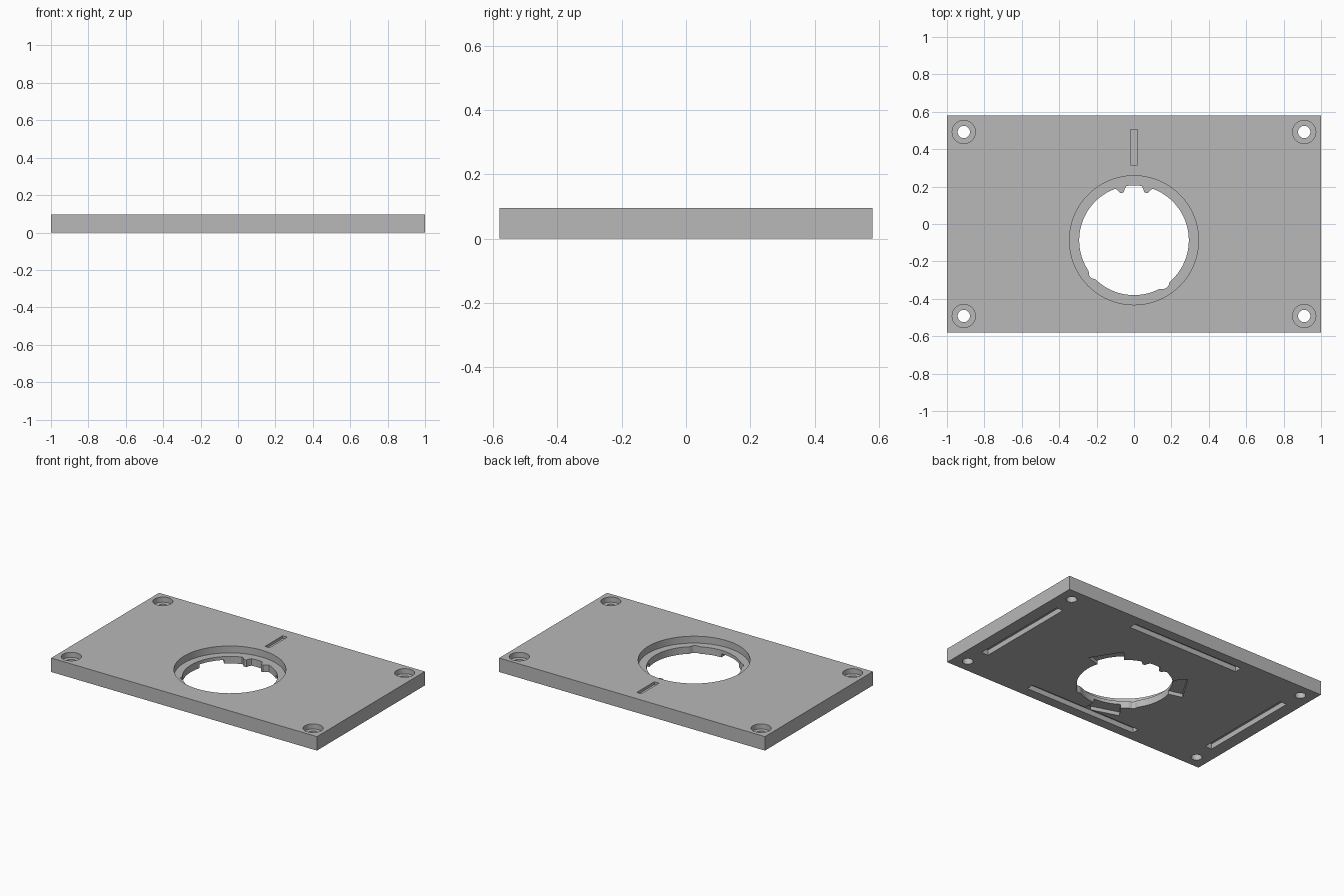
import bpy, bmesh
from math import cos, sin, pi, radians, exp

if "Cube" in bpy.data.objects:
    bpy.data.objects.remove(bpy.data.objects["Cube"])

W, D, H = 2.0, 1.16, 0.095
CY = -0.087          # centre of the large opening
OVER = 0.05          # how far cutters stick out

grey = bpy.data.materials.new("plain grey")
grey.use_nodes = True
colour = (0.48, 0.48, 0.48, 1)
grey.diffuse_color = colour
grey.node_tree.nodes["Principled BSDF"].inputs["Base Color"].default_value = colour


def prism(name, points, z0, z1):
    """Extrude a counter-clockwise outline from z0 to z1."""
    bm = bmesh.new()
    base = bm.faces.new([bm.verts.new((x, y, z0)) for x, y in points])
    ext = bmesh.ops.extrude_face_region(bm, geom=[base])
    moved = [g for g in ext["geom"] if isinstance(g, bmesh.types.BMVert)]
    bmesh.ops.translate(bm, verts=moved, vec=(0, 0, z1 - z0))
    bmesh.ops.recalc_face_normals(bm, faces=bm.faces)
    mesh = bpy.data.meshes.new(name)
    bm.to_mesh(mesh)
    bm.free()
    obj = bpy.data.objects.new(name, mesh)
    bpy.context.collection.objects.link(obj)
    return obj


def rect(x, y, w, d):
    return [(x + sx * w / 2, y + sy * d / 2)
            for sx, sy in ((-1, -1), (1, -1), (1, 1), (-1, 1))]


def circle(x, y, r, n=48):
    return [(x + r * cos(2 * pi * i / n), y + r * sin(2 * pi * i / n)) for i in range(n)]


def polar(r, deg):
    return (r * cos(radians(deg)), CY + r * sin(radians(deg)))


def keyed_radius(deg):
    """Opening radius with two inward bumps and two shallow outer notches."""
    r = 0.293
    for angle, size, width in ((76, -0.032, 4), (104, -0.032, 4),
                               (220, 0.012, 4), (304, 0.014, 5)):
        r += size * exp(-((deg - angle) / width) ** 4)
    return r


plate = prism("plate", rect(0, 0, W, D), 0, H)
plate.data.materials.append(grey)
cutters = []


def cut(name, points, z0, z1):
    obj = prism(name, points, z0, z1)
    obj.hide_render = True
    cutters.append(obj)


# Large keyed opening with a stepped rim
cut("rim_recess", circle(0, CY, 0.345, 96), 0.048, H + OVER)
cut("keyed_opening", [polar(keyed_radius(a * 2), a * 2) for a in range(180)], -OVER, H + OVER)

# Locking pockets on the underside
for start, end in ((15, 49), (132, 165), (235, 270)):
    cut("locking_pocket", [polar(0.25, start), polar(0.388, start),
                           polar(0.388, end), polar(0.25, end)], -OVER, 0.025)

# Corner screw holes with recesses
for sx in (-1, 1):
    for sy in (-1, 1):
        x, y = sx * 0.91, sy * 0.492
        cut("screw_recess", circle(x, y, 0.062), 0.06, H + OVER)
        cut("screw_hole", circle(x, y, 0.033), -OVER, H + OVER)

# Long grooves on the underside
for s in (-1, 1):
    cut("end_groove", rect(s * 0.89, 0, 0.05, 0.71), -OVER, 0.035)
    cut("side_groove", rect(0, s * 0.487, 0.84, 0.05), -OVER, 0.035)

# Plain index groove on top
cut("index_groove", rect(0, 0.41, 0.035, 0.19), H - 0.018, H + OVER)

for c in cutters:
    mod = plate.modifiers.new(c.name, 'BOOLEAN')
    mod.operation = 'DIFFERENCE'
    mod.solver = 'EXACT'
    mod.object = c

# Bake the cuts and remove the cutters
graph = bpy.context.evaluated_depsgraph_get()
graph.update()
result = bpy.data.meshes.new_from_object(plate.evaluated_get(graph))
plate.modifiers.clear()
plate.data = result
result.materials.clear()
result.materials.append(grey)
for p in result.polygons:
    p.material_index = 0
for c in cutters:
    bpy.data.objects.remove(c)

bpy.ops.object.select_all(action='DESELECT')
plate.select_set(True)
bpy.context.view_layer.objects.active = plate
bpy.ops.object.shade_smooth_by_angle(angle=radians(30))
